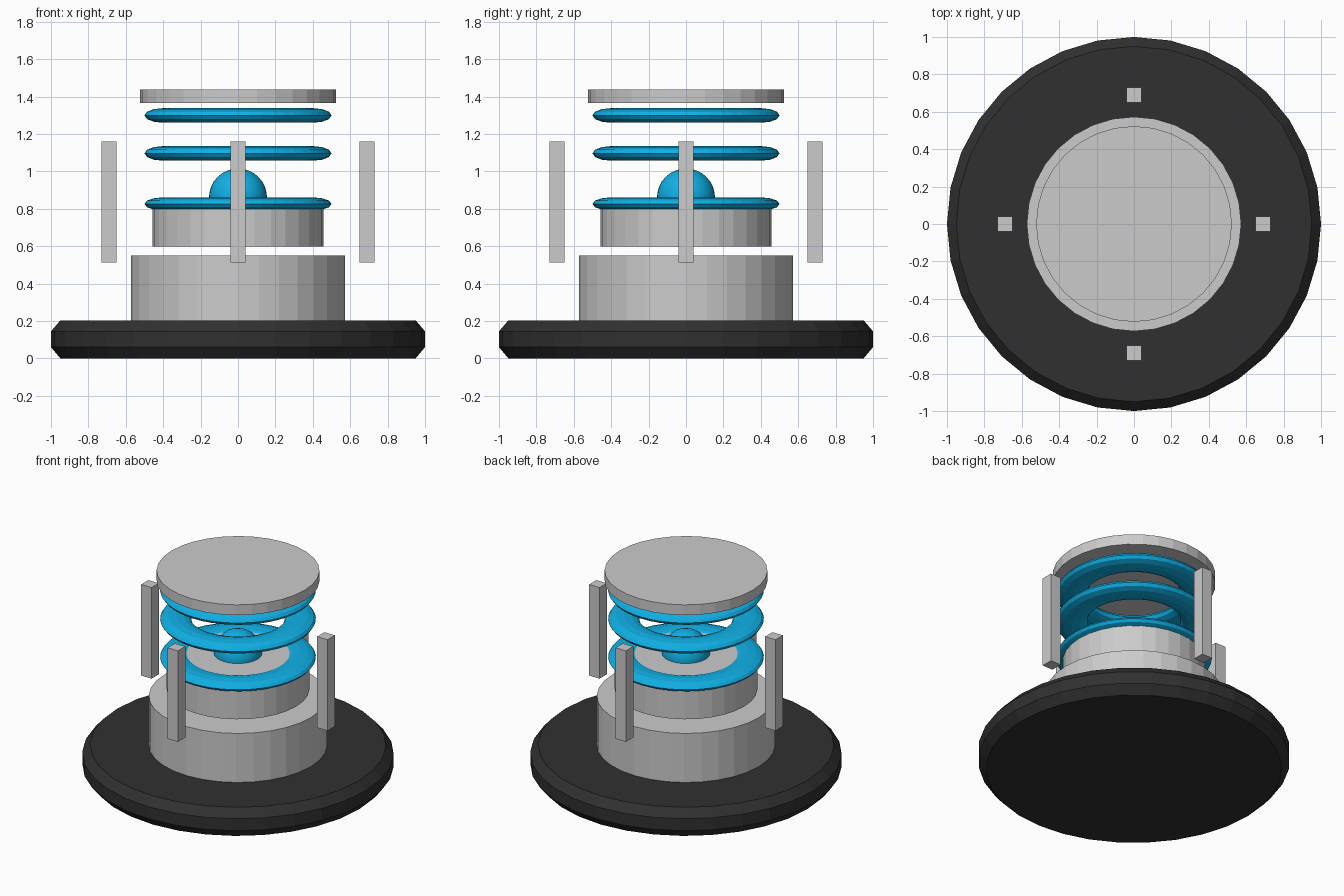
import bpy, bmesh, math

if "Cube" in bpy.data.objects:
    bpy.data.objects.remove(bpy.data.objects["Cube"])


def material(name, rgb):
    m = bpy.data.materials.new(name)
    m.diffuse_color = (*rgb, 1)
    m.use_nodes = True
    m.node_tree.nodes["Principled BSDF"].inputs["Base Color"].default_value = m.diffuse_color
    return m


dark = material("dark", (0.03, 0.03, 0.03))
blue = material("blue", (0.005, 0.44, 0.8))


def finish(name, mat=None):
    ob = bpy.context.object
    ob.name = name
    if mat:
        ob.data.materials.append(mat)
    return ob


def disc(name, r, z0, z1):
    bpy.ops.mesh.primitive_cylinder_add(vertices=32, radius=r, depth=z1 - z0,
                                        location=(0, 0, (z0 + z1) / 2))
    return finish(name)


def lathe(name, profile, mat, n=32):
    # stacked rings of a (radius, height) profile, capped at both ends
    bm = bmesh.new()
    rings = [[bm.verts.new((r * math.cos(2 * math.pi * i / n),
                            r * math.sin(2 * math.pi * i / n), z))
              for i in range(n)] for r, z in profile]
    for a, b in zip(rings, rings[1:]):
        for i in range(n):
            j = (i + 1) % n
            bm.faces.new((a[i], a[j], b[j], b[i]))
    bm.faces.new(rings[0][::-1])
    bm.faces.new(rings[-1])
    me = bpy.data.meshes.new(name)
    bm.to_mesh(me)
    bm.free()
    me.materials.append(mat)
    ob = bpy.data.objects.new(name, me)
    bpy.context.collection.objects.link(ob)


# Chamfered base plate
lathe("base", [(0.95, 0), (1, 0.06), (1, 0.145), (0.95, 0.203)], dark)

# Stacked housing and floating top plate
disc("lower_housing", 0.573, 0.2, 0.55)
disc("upper_housing", 0.458, 0.597, 0.85)
disc("top_plate", 0.523, 1.365, 1.438)

# Flattened glowing rings
for i, (z, h) in enumerate([(0.826, 0.035), (1.096, 0.039), (1.299, 0.039)]):
    bpy.ops.mesh.primitive_torus_add(major_radius=0.4, minor_radius=0.1,
                                     location=(0, 0, z))
    bpy.context.object.scale.z = h / 0.1
    finish(f"ring_{i + 1}", blue)

# Glowing core
bpy.ops.mesh.primitive_uv_sphere_add(segments=32, ring_count=16, radius=0.155,
                                     location=(0, 0, 0.86))
finish("core", blue)
bpy.ops.object.shade_smooth_by_angle()

# Four floating posts
for i in range(4):
    a = i * math.pi / 2
    bpy.ops.mesh.primitive_cube_add(size=1, location=(0.69 * math.cos(a),
                                                      0.69 * math.sin(a), 0.836))
    bpy.context.object.scale = (0.082, 0.082, 0.645)
    finish(f"post_{i + 1}")
